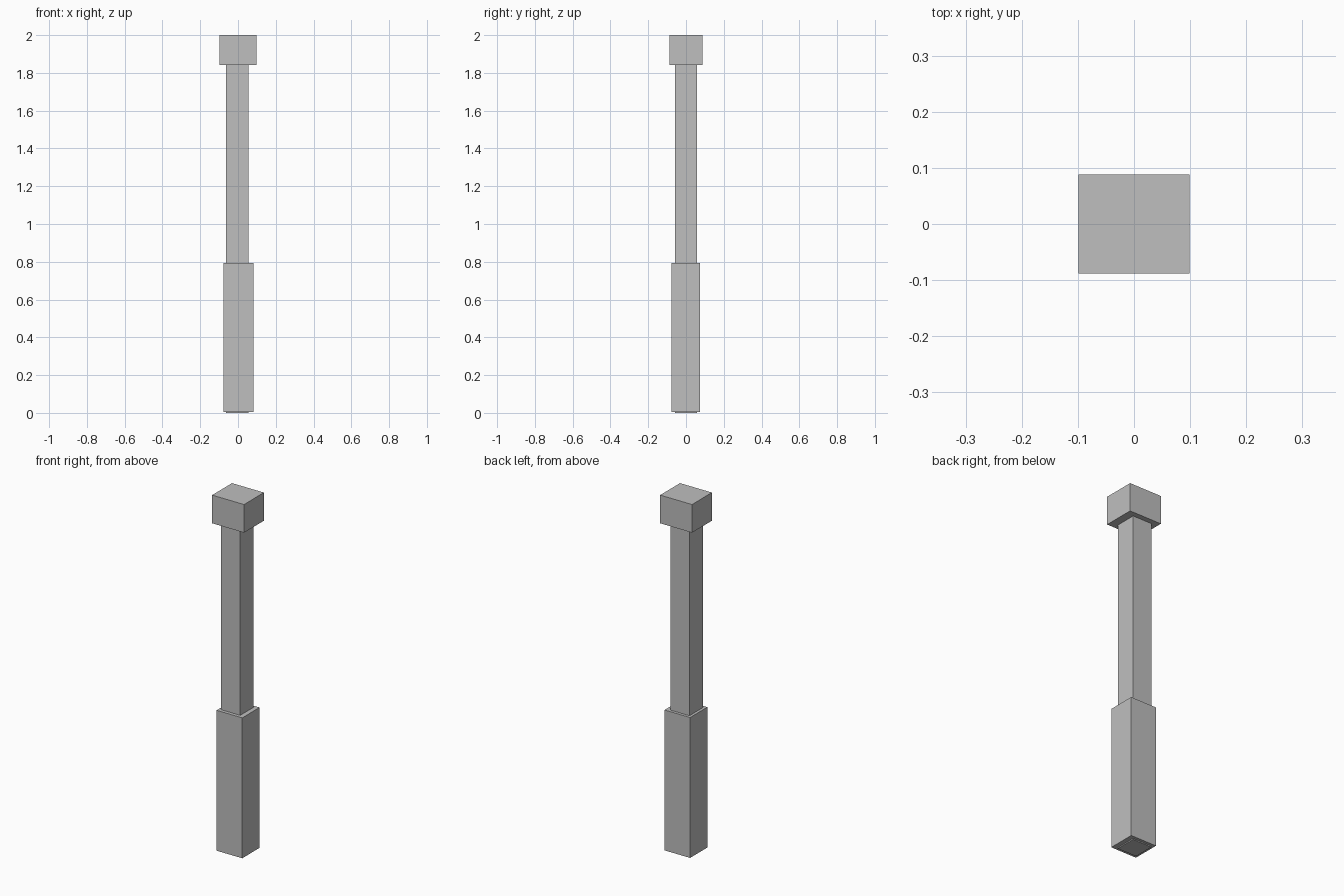
import bpy

default_cube = bpy.data.objects.get("Cube")
if default_cube:
    bpy.data.objects.remove(default_cube, do_unlink=True)

# One plain grey for the whole post
GREY = (0.52, 0.52, 0.52, 1.0)
grey = bpy.data.materials.new("plain_grey")
grey.use_nodes = True
grey.diffuse_color = GREY
grey.node_tree.nodes["Principled BSDF"].inputs["Base Color"].default_value = GREY


def block(name, low, high):
    """Box spanning two opposite corners."""
    centre = [(a + b) / 2 for a, b in zip(low, high)]
    bpy.ops.mesh.primitive_cube_add(size=1, location=centre)
    obj = bpy.context.object
    obj.name = name
    obj.scale = [b - a for a, b in zip(low, high)]
    bpy.ops.object.transform_apply(location=False, rotation=False, scale=True)
    obj.data.materials.append(grey)
    return obj


# Thick lower sleeve, slim shaft running through it, and square head
block("lower_sleeve", (-0.078, -0.078, 0.006), (0.081, 0.075, 0.794))
block("shaft", (-0.063, -0.059, 0), (0.055, 0.059, 1.85))
block("head", (-0.099, -0.088, 1.842), (0.099, 0.088, 2))
